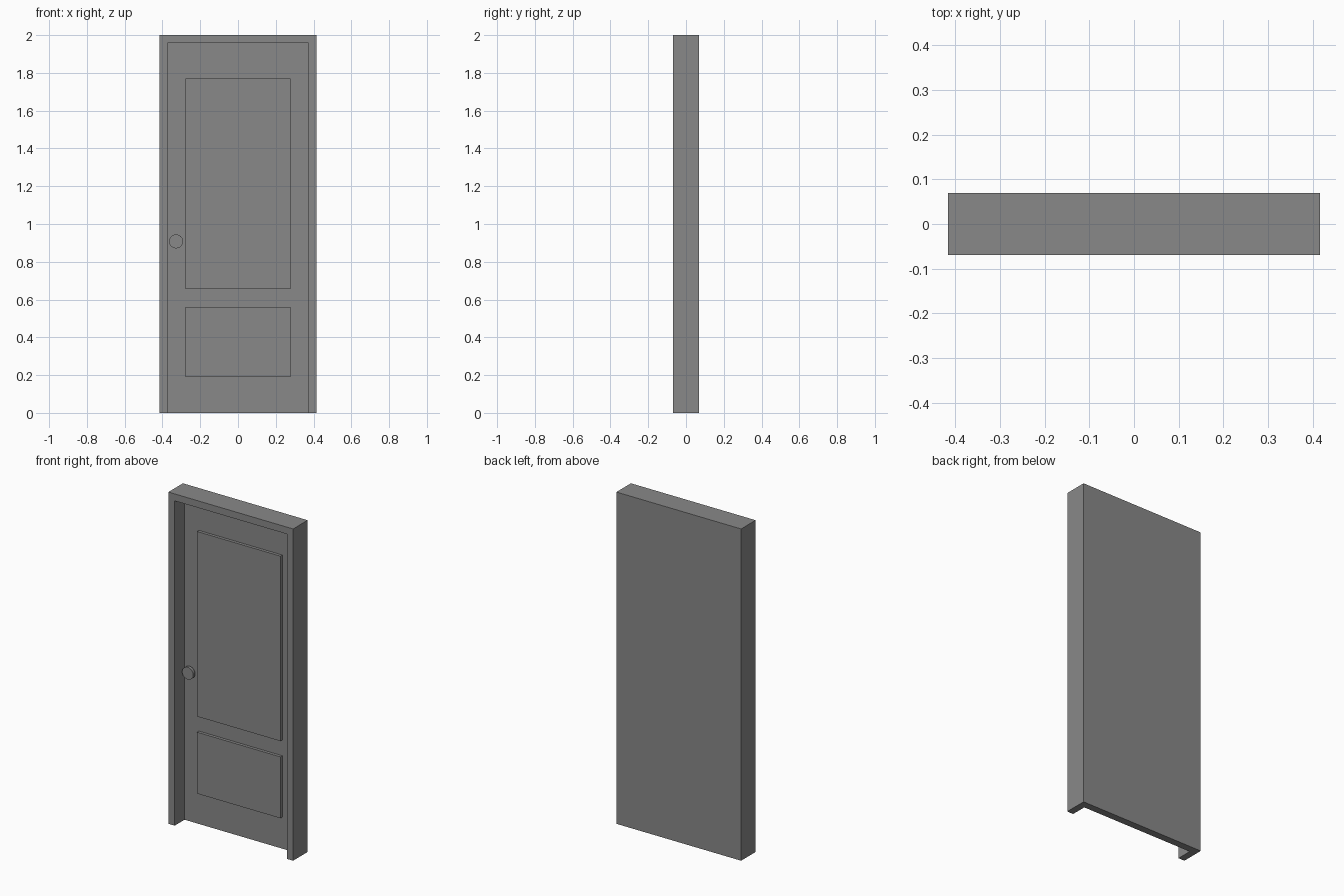
import bpy
import math

cube = bpy.data.objects.get("Cube")
if cube:
    bpy.data.objects.remove(cube, do_unlink=True)

grey = bpy.data.materials.new("plain grey")
grey.use_nodes = True
colour = (0.25, 0.25, 0.25, 1)
grey.diffuse_color = colour
grey.node_tree.nodes["Principled BSDF"].inputs["Base Color"].default_value = colour

HALF_W, HEIGHT, HALF_D = 0.416, 2.0, 0.069
BORDER = 0.042      # width of the frame
DOOR_Y = 0.025      # front of the door leaf
RAISE = 0.018       # thickness of the panels


def prism(name, outline, y0, y1):
    """Extrude an x-z outline, listed counter-clockwise from the front."""
    n = len(outline)
    verts = [(x, y, z) for y in (y0, y1) for x, z in outline]
    faces = [tuple(range(n)), tuple(reversed(range(n, 2 * n)))]
    faces += [(i, i + n, (i + 1) % n + n, (i + 1) % n) for i in range(n)]
    mesh = bpy.data.meshes.new(name)
    mesh.from_pydata(verts, [], faces)
    mesh.materials.append(grey)
    obj = bpy.data.objects.new(name, mesh)
    bpy.context.collection.objects.link(obj)
    return obj


def rect(x0, x1, z0, z1):
    return [(x0, z0), (x1, z0), (x1, z1), (x0, z1)]


# Frame: one arch-shaped outline, open at the floor
inner = HALF_W - BORDER
top = HEIGHT - BORDER
prism("door_frame",
      [(-HALF_W, 0), (-inner, 0), (-inner, top), (inner, top),
       (inner, 0), (HALF_W, 0), (HALF_W, HEIGHT), (-HALF_W, HEIGHT)],
      -HALF_D, HALF_D)

# Leaf, flush with the back of the frame
prism("door_leaf", rect(-inner, inner, 0, top), DOOR_Y, HALF_D)

# Raised panels
for name, z0, z1 in (("upper_panel", 0.655, 1.77), ("lower_panel", 0.19, 0.56)):
    prism(name, rect(-0.278, 0.278, z0, z1), DOOR_Y - RAISE, DOOR_Y)


# Round knob on a short stem
def disc(name, radius, y0, y1):
    bpy.ops.mesh.primitive_cylinder_add(
        vertices=32, radius=radius, depth=y1 - y0,
        location=(-0.328, (y0 + y1) / 2, 0.908), rotation=(math.pi / 2, 0, 0))
    obj = bpy.context.object
    obj.name = name
    obj.data.materials.append(grey)
    bpy.ops.object.shade_smooth_by_angle(angle=math.radians(35))


disc("knob_stem", 0.02, DOOR_Y - 0.02, DOOR_Y)
disc("knob", 0.037, DOOR_Y - 0.036, DOOR_Y - 0.018)
